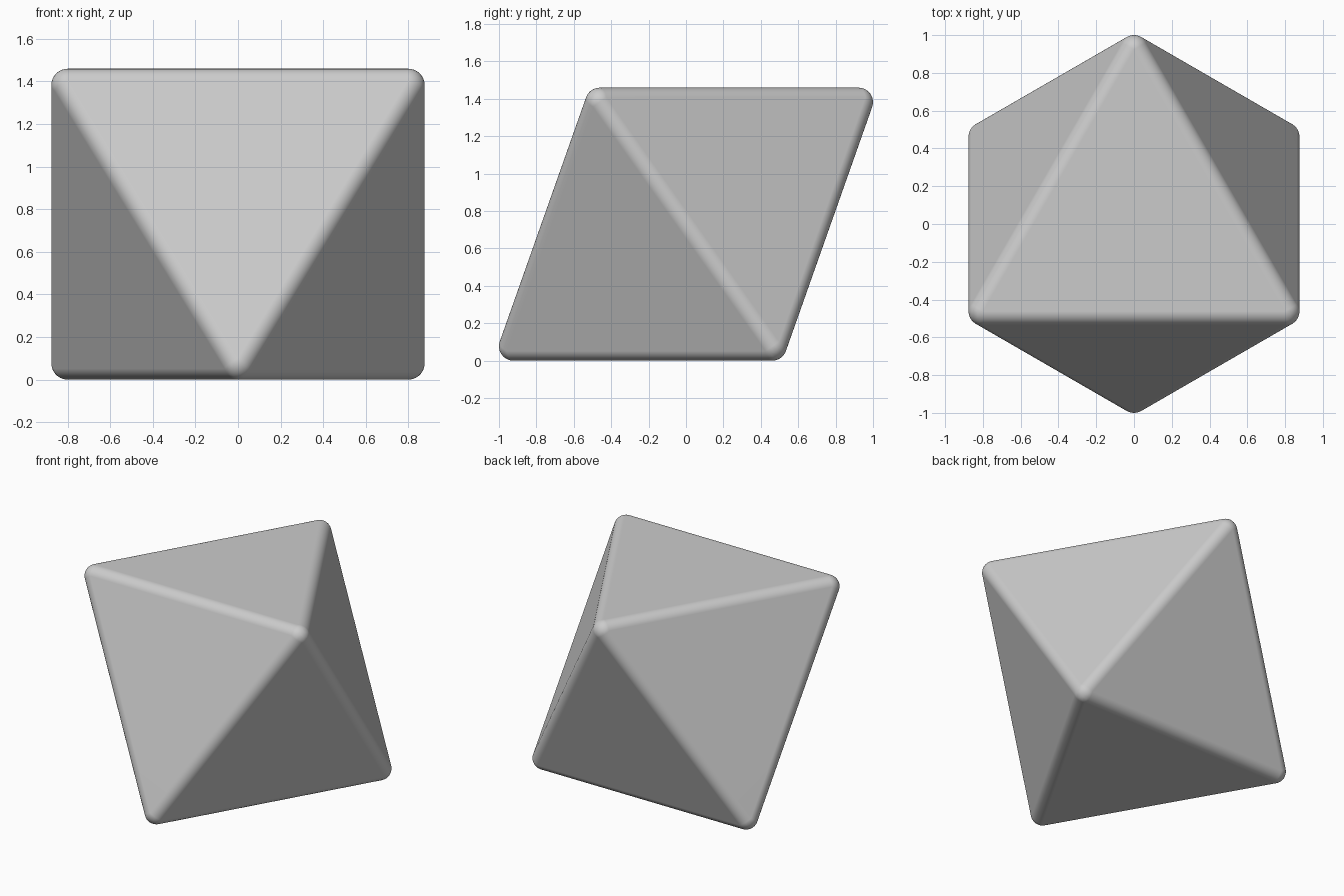
import bpy, bmesh, math
from mathutils import Vector

if "Cube" in bpy.data.objects:
    bpy.data.objects.remove(bpy.data.objects["Cube"])

R = 0.923               # circumradius of the triangle through the corner-sphere centres
r = 0.077               # rounding radius
H = R * math.sqrt(2)    # height between the upper and lower centres
STEPS = 8

# Six corner centres: upper triangle points to +y, lower triangle to -y
corners = []
for z, start in ((H / 2, 90), (-H / 2, -90)):
    for k in range(3):
        a = math.radians(start + 120 * k)
        corners.append(Vector((R * math.cos(a), R * math.sin(a), z)))
axes = [c.normalized() for c in corners]

# Rounded body: hull of one square spherical patch at each corner
bm = bmesh.new()
lift = Vector((0, 0, H / 2 + r))
for c, n in zip(corners, axes):
    u = next(a for a in axes if abs(a.dot(n)) < 0.1)
    v = n.cross(u)
    for i in range(STEPS + 1):
        for j in range(STEPS + 1):
            s = math.tan(math.pi / 4 * (2 * i / STEPS - 1))
            t = math.tan(math.pi / 4 * (2 * j / STEPS - 1))
            bm.verts.new(c + (n + u * s + v * t).normalized() * r + lift)
bmesh.ops.convex_hull(bm, input=bm.verts[:])

# Merge the triangulation of the flat faces
bmesh.ops.dissolve_limit(bm, angle_limit=math.radians(0.3),
                         verts=bm.verts[:], edges=bm.edges[:])
bmesh.ops.recalc_face_normals(bm, faces=bm.faces[:])
mesh = bpy.data.meshes.new("eight_sided_die")
bm.to_mesh(mesh)
bm.free()
die = bpy.data.objects.new("eight_sided_die", mesh)
bpy.context.collection.objects.link(die)

# Smooth edges while the eight large faces stay flat
bpy.context.view_layer.objects.active = die
die.select_set(True)
bpy.ops.object.shade_smooth_by_angle(angle=math.radians(40))
weighted = die.modifiers.new("flat_face_normals", 'WEIGHTED_NORMAL')
weighted.keep_sharp = True
